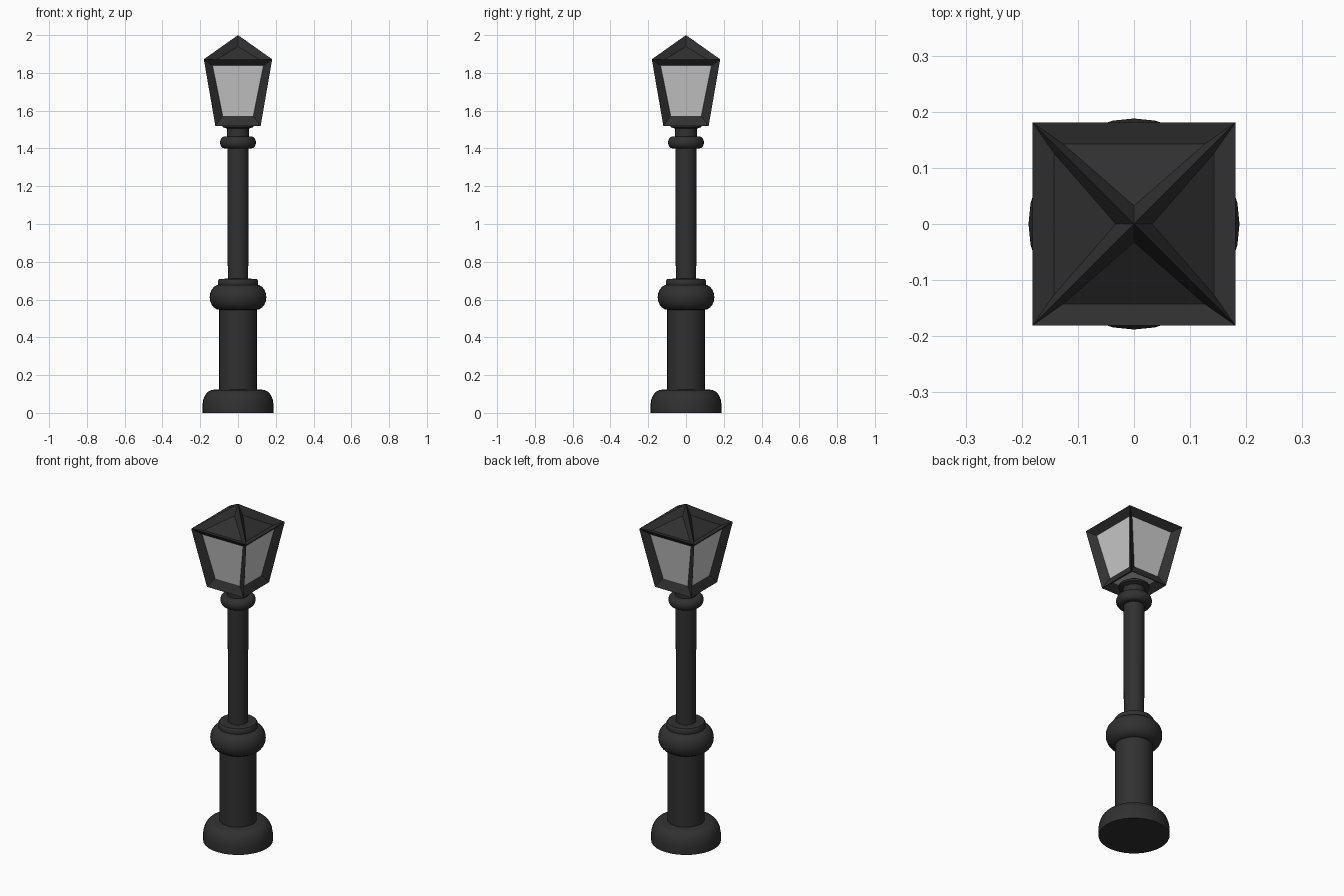
import bpy, bmesh, math
from mathutils import Matrix

if "Cube" in bpy.data.objects:
    bpy.data.objects.remove(bpy.data.objects["Cube"])


def material(name, rgba):
    m = bpy.data.materials.new(name)
    m.diffuse_color = rgba
    m.use_nodes = True
    m.node_tree.nodes["Principled BSDF"].inputs["Base Color"].default_value = m.diffuse_color
    return m


IRON = material("dark_iron", (0.03, 0.03, 0.03, 1))
GLASS = material("pale_glass", (0.8, 0.8, 0.8, 1))


def finish(bm, name, mats, angle=None):
    bmesh.ops.recalc_face_normals(bm, faces=bm.faces)
    me = bpy.data.meshes.new(name)
    bm.to_mesh(me)
    bm.free()
    ob = bpy.data.objects.new(name, me)
    bpy.context.collection.objects.link(ob)
    for m in mats:
        me.materials.append(m)
    if angle:
        bpy.ops.object.select_all(action='DESELECT')
        ob.select_set(True)
        bpy.context.view_layer.objects.active = ob
        bpy.ops.object.shade_smooth_by_angle(angle=math.radians(angle))
    return ob


def lathe(name, profile, n=32):
    """Closed solid of revolution from (radius, height) points."""
    bm = bmesh.new()
    rings = [[bm.verts.new((r * math.cos(2 * math.pi * i / n),
                            r * math.sin(2 * math.pi * i / n), z))
              for i in range(n)] for r, z in profile]
    for a, b in zip(rings, rings[1:]):
        for i in range(n):
            j = (i + 1) % n
            bm.faces.new((a[i], a[j], b[j], b[i]))
    bm.faces.new(rings[0])
    bm.faces.new(rings[-1])
    return finish(bm, name, [IRON], 35)


def bulge(r_in, r_out, z0, z1, steps=10):
    """Half-ellipse profile for a rounded ring."""
    zc, h, pts = (z0 + z1) / 2, (z1 - z0) / 2, []
    for i in range(steps + 1):
        t = math.pi * (i / steps - 0.5)
        pts.append((r_in + (r_out - r_in) * math.cos(t), zc + h * math.sin(t)))
    return pts


# Post, from the ground up
lathe("foot", [(0.188, 0), (0.188, 0.045), (0.184, 0.07), (0.174, 0.095),
               (0.158, 0.113), (0.138, 0.122), (0.1, 0.124)])
lathe("lower_column", [(0.1, 0.11), (0.1, 0.58)])
lathe("large_ring", bulge(0.095, 0.15, 0.545, 0.68))
lathe("collar", [(0.1, 0.66), (0.106, 0.68), (0.106, 0.7), (0.1, 0.709), (0.05, 0.711)])
lathe("pole", [(0.054, 0.68), (0.056, 1.42)])
lathe("small_ring", bulge(0.07, 0.095, 1.4, 1.463))
lathe("neck", [(0.058, 1.43), (0.058, 1.505), (0.082, 1.513), (0.082, 1.524), (0.05, 1.545)])

# Lantern: tapered box with a pyramid roof, every face given a recessed panel
bm = bmesh.new()
corners = [(-1, -1), (1, -1), (1, 1), (-1, 1)]
low = [bm.verts.new((x * 0.12, y * 0.12, 1.52)) for x, y in corners]
top = [bm.verts.new((x * 0.181, y * 0.181, 1.872)) for x, y in corners]
apex = bm.verts.new((0, 0, 2.0))
panes = [bm.faces.new(low[::-1])]
for i in range(4):
    j = (i + 1) % 4
    panes.append(bm.faces.new((low[i], low[j], top[j], top[i])))
    bm.faces.new((top[i], top[j], apex))
bmesh.ops.recalc_face_normals(bm, faces=bm.faces)
bmesh.ops.inset_individual(bm, faces=bm.faces[:], thickness=0.061, depth=-0.03)
for f in panes:
    f.material_index = 1
finish(bm, "lantern", [IRON, GLASS])
